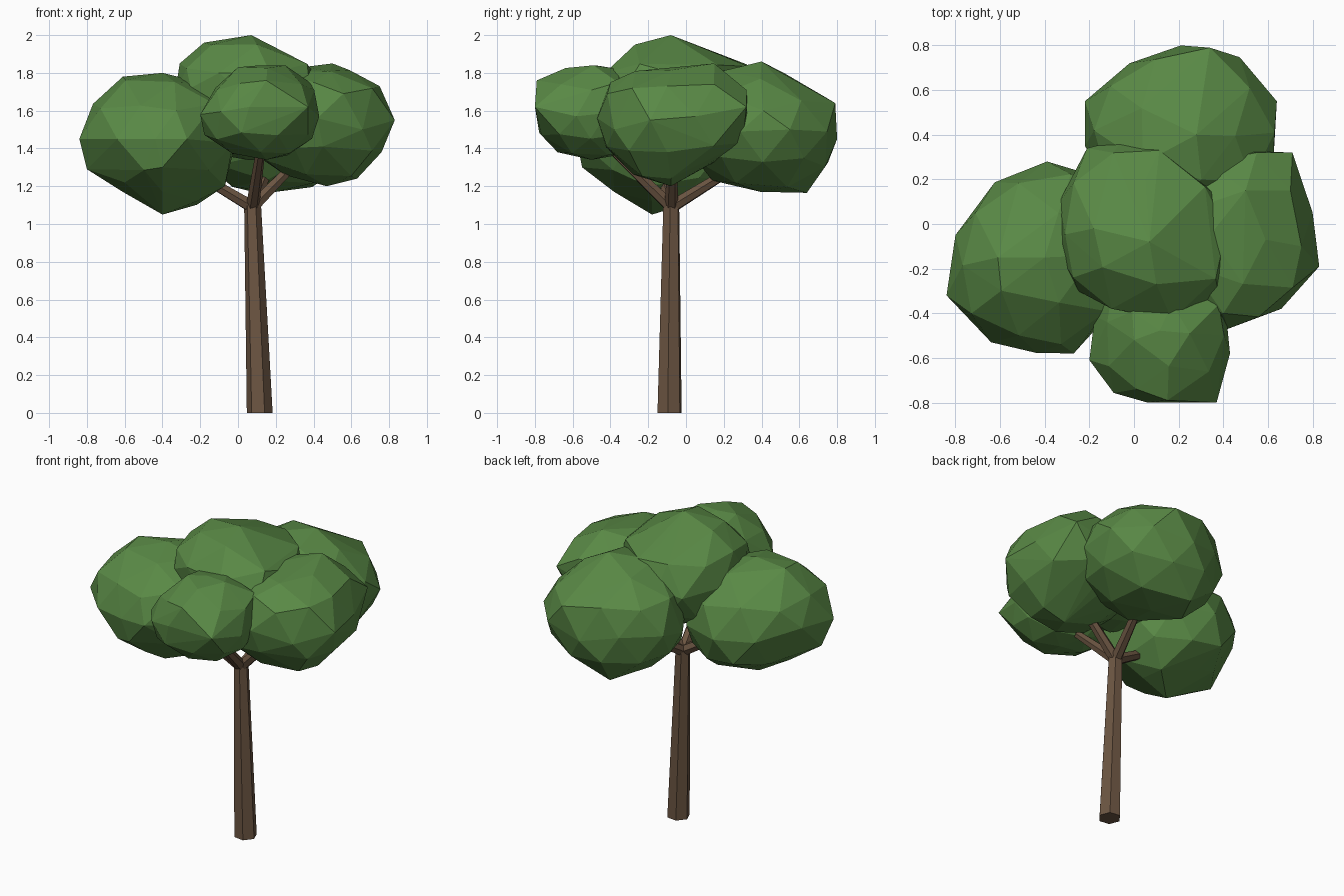
import bpy, bmesh, math, random
from mathutils import Vector

if "Cube" in bpy.data.objects:
    bpy.data.objects.remove(bpy.data.objects["Cube"])

random.seed(7)


def material(name, rgb):
    m = bpy.data.materials.new(name)
    m.diffuse_color = (*rgb, 1)
    m.use_nodes = True
    m.node_tree.nodes["Principled BSDF"].inputs["Base Color"].default_value = m.diffuse_color
    return m


LEAF = material("leaf_green", (0.10, 0.25, 0.06))
BARK = material("bark_brown", (0.15, 0.092, 0.055))


def finish(bm, name, mat):
    bmesh.ops.recalc_face_normals(bm, faces=bm.faces[:])
    me = bpy.data.meshes.new(name)
    bm.to_mesh(me)
    bm.free()
    me.materials.append(mat)
    ob = bpy.data.objects.new(name, me)
    bpy.context.collection.objects.link(ob)
    return ob


def limb(name, p0, p1, r0, r1, turn=0.0, level=False, sides=6):
    """Tapered prism from p0 to p1; level keeps both ends horizontal."""
    p0, p1 = Vector(p0), Vector(p1)
    q = (p1 - p0).to_track_quat('Z', 'Y')
    bm = bmesh.new()
    rings = []
    for p, r in ((p0, r0), (p1, r1)):
        ring = []
        for i in range(sides):
            a = turn + math.tau * i / sides
            d = Vector((math.cos(a) * r, math.sin(a) * r, 0))
            ring.append(bm.verts.new(p + (d if level else q @ d)))
        rings.append(ring)
    a, b = rings
    for i in range(sides):
        j = (i + 1) % sides
        bm.faces.new((a[i], a[j], b[j], b[i]))
    bm.faces.new(a[::-1])
    bm.faces.new(b)
    return finish(bm, name, BARK)


def clump(name, lo, hi, corners):
    """Faceted ball filling a box, softly pulled so that it passes through given corners."""
    lo, hi = Vector(lo), Vector(hi)
    mid, half = (lo + hi) / 2, (hi - lo) / 2
    src = bmesh.new()
    bmesh.ops.create_icosphere(src, subdivisions=2, radius=1)
    pts = []
    for v in src.verts:
        n = v.co.normalized()
        full = sum(abs(c) ** 2.3 for c in n) ** (-1 / 2.3)  # slightly boxy ball
        pts.append(n * full * random.uniform(0.94, 1.0))
    src.free()
    free = set(range(len(pts)))
    for c in corners:
        d = Vector([(c[k] - mid[k]) / half[k] for k in range(3)])
        i = max(free, key=lambda n: pts[n].normalized().dot(d.normalized()))
        free.discard(i)
        old, delta = pts[i].copy(), d - pts[i]
        pts[i] = d
        for j in free:  # neighbours follow with a falloff
            w = math.exp(-((pts[j] - old).length / 0.5) ** 2)
            pts[j] = Vector([max(-1, min(1, x)) for x in pts[j] + delta * w])
    bm = bmesh.new()
    for p in pts:
        bm.verts.new([mid[k] + p[k] * half[k] for k in range(3)])
    bmesh.ops.convex_hull(bm, input=bm.verts[:])
    bmesh.ops.delete(bm, geom=[v for v in bm.verts if not v.link_faces], context='VERTS')
    return finish(bm, name, LEAF)


# Trunk, leaning slightly and tapering upward
limb("trunk", (0.115, -0.087, 0), (0.077, -0.078, 1.11), 0.069, 0.045,
     math.radians(-8), level=True)

# Branches fanning out of the trunk top into the foliage
fork = (0.077, -0.078, 1.09)
for name, tip in (("left_branch", (-0.36, -0.14, 1.35)),
                  ("right_branch", (0.40, -0.07, 1.42)),
                  ("front_branch", (0.13, -0.46, 1.46)),
                  ("back_branch", (0.19, 0.36, 1.36))):
    limb(name, fork, tip, 0.036, 0.022)

# Foliage clumps
clump("left_foliage", (-0.84, -0.58, 1.05), (0.02, 0.28, 1.80),
      [(-0.84, -0.32, 1.45), (-0.80, -0.05, 1.48), (-0.40, -0.18, 1.05),
       (-0.39, 0.28, 1.42), (-0.27, -0.58, 1.45), (-0.61, -0.15, 1.78),
       (-0.40, -0.15, 1.80), (-0.64, -0.53, 1.45), (-0.80, -0.25, 1.29),
       (-0.71, 0.05, 1.60), (-0.40, -0.55, 1.30), (-0.07, -0.2, 1.20),
       (-0.61, -0.18, 1.17), (-0.45, 0.04, 1.16), (-0.40, -0.38, 1.17),
       (-0.22, -0.18, 1.12), (-0.60, -0.36, 1.22), (-0.60, 0.02, 1.22)])
clump("right_foliage", (0.04, -0.47, 1.19), (0.83, 0.33, 1.85),
      [(0.83, -0.19, 1.55), (0.71, 0.32, 1.62), (0.75, -0.10, 1.73),
       (0.50, 0.15, 1.85), (0.47, -0.08, 1.20), (0.42, -0.47, 1.56),
       (0.66, -0.38, 1.50), (0.55, 0.32, 1.71), (0.40, -0.40, 1.75),
       (0.55, 0.30, 1.43), (0.45, -0.42, 1.41), (0.76, -0.10, 1.38),
       (0.63, -0.08, 1.24), (0.34, -0.05, 1.83), (0.45, 0.15, 1.33)])
clump("top_foliage", (-0.335, -0.43, 1.32), (0.46, 0.38, 2.00),
      [(0.07, -0.08, 2.00), (-0.18, -0.02, 1.96), (-0.335, 0.10, 1.68),
       (-0.05, 0.38, 1.70), (0.17, -0.43, 1.80), (-0.25, -0.30, 1.72),
       (0.27, -0.05, 1.87), (0.10, -0.27, 1.95), (0.38, -0.32, 1.72),
       (0.05, 0.20, 1.89), (-0.21, 0.34, 1.66), (0.22, 0.22, 1.73),
       (-0.10, -0.38, 1.80)])
clump("back_foliage", (-0.22, 0.00, 1.165), (0.64, 0.80, 1.86),
      [(0.28, 0.40, 1.86), (0.21, 0.80, 1.45), (0.34, 0.79, 1.64),
       (-0.22, 0.55, 1.50), (0.64, 0.55, 1.50), (0.10, 0.64, 1.165),
       (0.25, 0.57, 1.72), (0.63, 0.41, 1.60), (-0.02, 0.72, 1.50),
       (-0.22, 0.35, 1.45), (0.15, 0.14, 1.23)])
clump("front_foliage", (-0.20, -0.80, 1.34), (0.43, -0.22, 1.84),
      [(-0.20, -0.61, 1.58), (0.06, -0.80, 1.62), (0.37, -0.80, 1.62),
       (0.43, -0.58, 1.57), (0.15, -0.50, 1.34), (0.25, -0.49, 1.84),
       (0.38, -0.36, 1.75), (0.0, -0.52, 1.83), (0.15, -0.79, 1.76),
       (-0.12, -0.44, 1.72), (0.12, -0.68, 1.38)])
